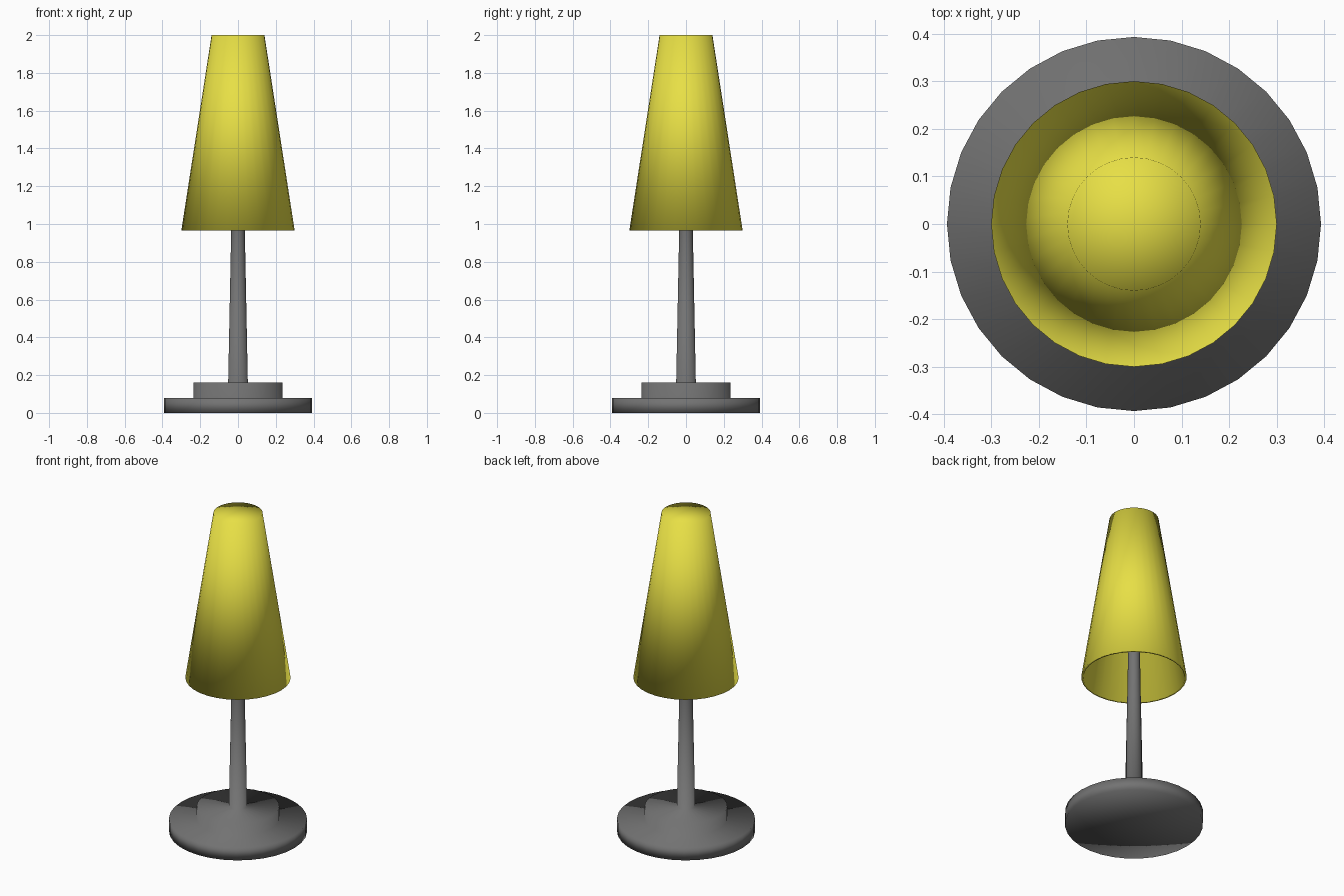
import bpy, bmesh
from math import cos, sin, pi

if "Cube" in bpy.data.objects:
    bpy.data.objects.remove(bpy.data.objects["Cube"])

SIDES = 32


def material(name, color):
    m = bpy.data.materials.new(name)
    m.diffuse_color = color
    m.use_nodes = True
    m.node_tree.nodes["Principled BSDF"].inputs["Base Color"].default_value = m.diffuse_color
    return m


def lathe(name, profile, mat):
    """Revolve (radius, z) points around z; radius 0 becomes a single pole."""
    bm = bmesh.new()
    rings = []
    for r, z in profile:
        if r == 0:
            rings.append([bm.verts.new((0, 0, z))] * SIDES)
        else:
            rings.append([bm.verts.new((r * cos(2 * pi * i / SIDES),
                                        r * sin(2 * pi * i / SIDES), z))
                          for i in range(SIDES)])
    for a, b in zip(rings, rings[1:]):
        for i in range(SIDES):
            j = (i + 1) % SIDES
            # dict drops the repeated pole vertex, leaving a triangle
            bm.faces.new(list(dict.fromkeys((a[i], a[j], b[j], b[i]))))
    bmesh.ops.recalc_face_normals(bm, faces=bm.faces[:])
    for f in bm.faces:
        f.smooth = True
    me = bpy.data.meshes.new(name)
    bm.to_mesh(me)
    bm.free()
    me.materials.append(mat)
    ob = bpy.data.objects.new(name, me)
    bpy.context.collection.objects.link(ob)
    return ob


grey = material("dark_grey", (0.17, 0.17, 0.17, 1))
yellow = material("yellow", (0.8, 0.74, 0.06, 1))

# Stepped base flowing into the tapered stem
lathe("base_and_stem", [(0, 0), (0.393, 0), (0.393, 0.08), (0.235, 0.08),
                        (0.235, 0.16), (0.052, 0.16), (0.036, 0.97),
                        (0.03, 1.985), (0, 1.985)], grey)

# Conical shade: closed top, open bottom, thin wall
lathe("lamp_shade", [(0, 2.0), (0.14, 2.0), (0.3, 0.965), (0.288, 0.965),
                     (0.13, 1.98), (0, 1.98)], yellow)
